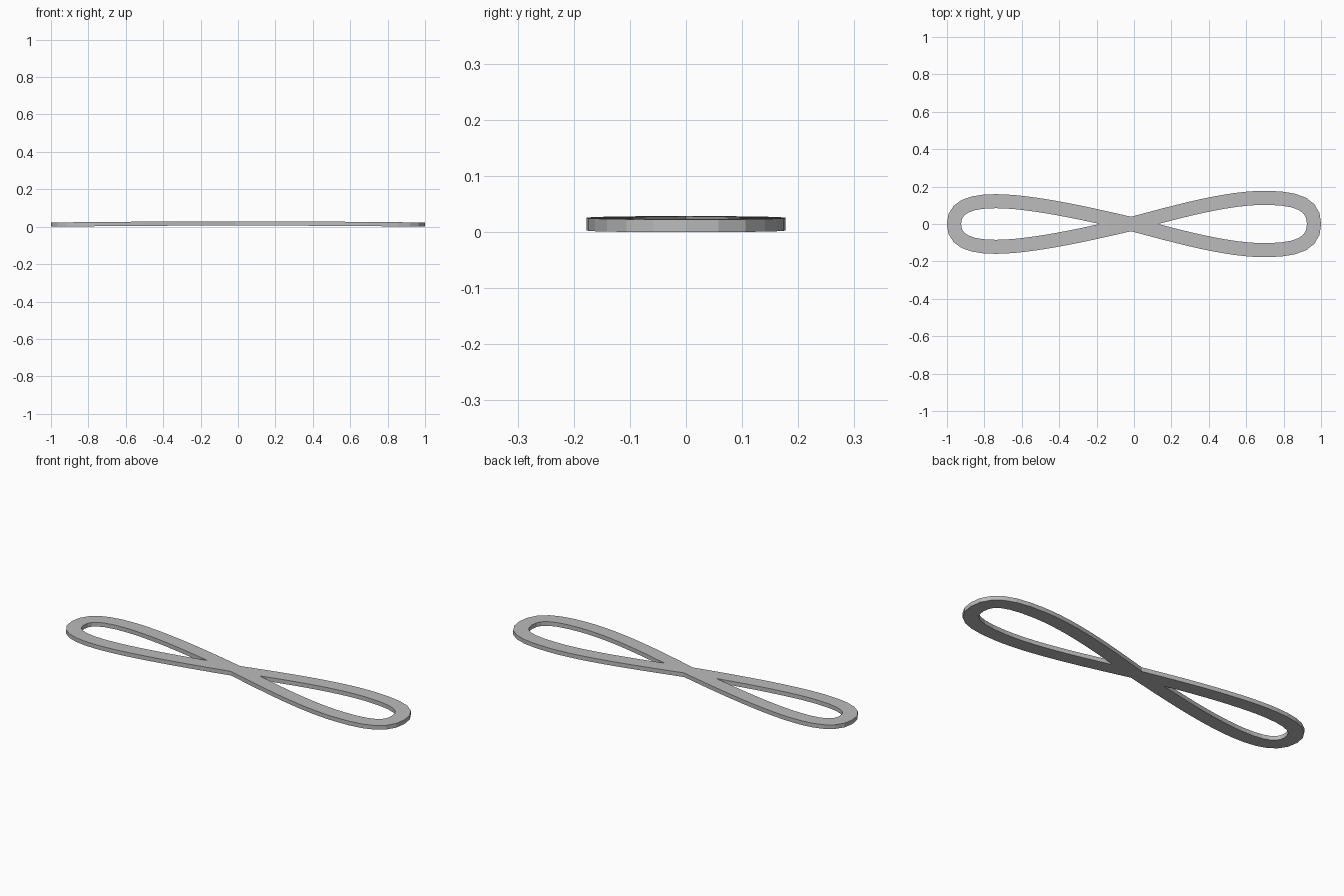
import bpy
import bmesh
from mathutils import Vector
from mathutils.geometry import interpolate_bezier

HALF_WIDTH = 0.0375
THICKNESS = 0.0225
RISE = 0.006

cube = bpy.data.objects.get("Cube")
if cube:
    bpy.data.objects.remove(cube, do_unlink=True)

grey = bpy.data.materials.new("plain grey")
grey.use_nodes = True
colour = (0.5, 0.5, 0.5, 1)
grey.diffuse_color = colour
grey.node_tree.nodes["Principled BSDF"].inputs["Base Color"].default_value = colour


def lobe(strand, end):
    """Centreline of one lobe: out along the upper half, back along the lower."""
    upper = []
    for points, count in ((strand, 13), (end, 7)):
        handles = [Vector((x, y, 0)) for x, y in points]
        upper += interpolate_bezier(*handles, count)[:-1]
    tip = Vector((end[-1][0], 0, 0))
    lower = [Vector((p.x, -p.y, 0)) for p in reversed(upper[1:])]
    return upper + [tip] + lower


# Figure-eight centreline, passing straight through the crossing twice
right_lobe = lobe([(-0.015, 0), (0.25, 0.0715), (0.50, 0.14), (0.70, 0.14)],
                  [(0.70, 0.14), (0.885, 0.14), (0.9625, 0.10), (0.9625, 0)])
left_lobe = lobe([(-0.015, 0), (-0.25, 0.055), (-0.55, 0.122), (-0.74, 0.122)],
                 [(-0.74, 0.122), (-0.88, 0.122), (-0.9625, 0.09), (-0.9625, 0)])
path = right_lobe + left_lobe

# Sweep a rectangular section along the centreline, rising gently to the middle
bm = bmesh.new()
rings = []
for i, p in enumerate(path):
    before = (p - path[i - 1]).normalized()
    after = (path[(i + 1) % len(path)] - p).normalized()
    tangent = (before + after).normalized()
    side = Vector((-tangent.y, tangent.x, 0)) * HALF_WIDTH / tangent.dot(after)
    ring = []
    for sign, height in ((-1, 0), (1, 0), (1, THICKNESS), (-1, THICKNESS)):
        v = p + side * sign
        v.z = height + RISE * max(0, 1 - v.x ** 2)
        ring.append(bm.verts.new(v))
    rings.append(ring)

for i, ring in enumerate(rings):
    following = rings[(i + 1) % len(rings)]
    for k in range(4):
        n = (k + 1) % 4
        bm.faces.new((ring[k], following[k], following[n], ring[n]))
bm.normal_update()
bmesh.ops.recalc_face_normals(bm, faces=bm.faces)

mesh = bpy.data.meshes.new("figure_eight_band")
bm.to_mesh(mesh)
bm.free()
mesh.materials.append(grey)
band = bpy.data.objects.new("figure_eight_band", mesh)
bpy.context.collection.objects.link(band)
